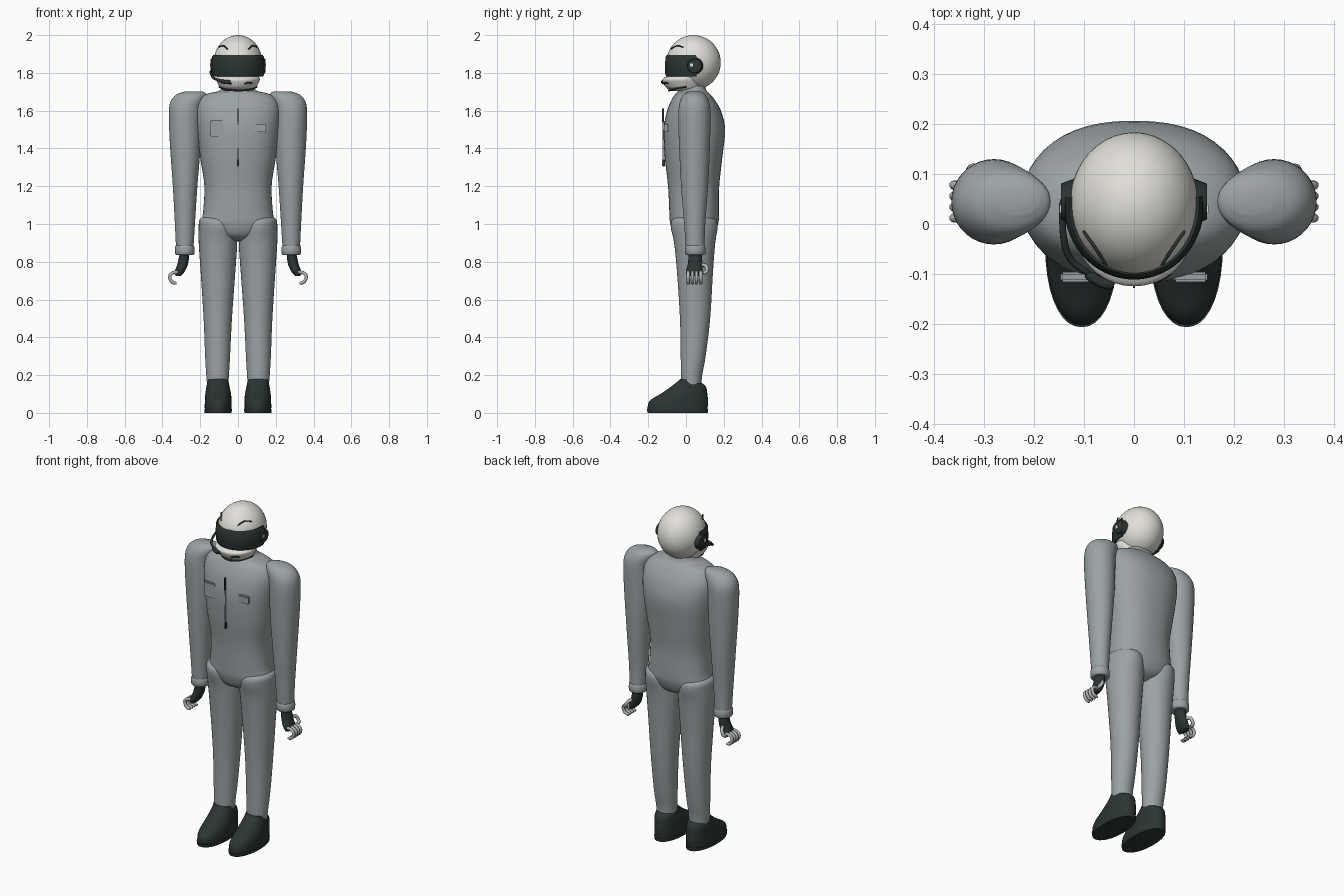
import bpy, bmesh, math
from mathutils import Vector


def material(name, rgb):
    m = bpy.data.materials.new(name)
    m.diffuse_color = (*rgb, 1)
    return m


SUIT = material("suit_grey", (0.33, 0.365, 0.375))
DARK = material("dark_rubber", (0.024, 0.035, 0.034))
SHELL = material("helmet_white", (0.76, 0.74, 0.69))
METAL = material("light_grey", (0.45, 0.46, 0.46))


def finish(name, bm, mat, angle=50):
    bmesh.ops.recalc_face_normals(bm, faces=bm.faces)
    me = bpy.data.meshes.new(name)
    bm.to_mesh(me)
    bm.free()
    ob = bpy.data.objects.new(name, me)
    bpy.context.collection.objects.link(ob)
    me.materials.append(mat)
    bpy.ops.object.select_all(action='DESELECT')
    ob.select_set(True)
    bpy.context.view_layer.objects.active = ob
    bpy.ops.object.shade_smooth_by_angle(angle=math.radians(angle))
    return ob


def spline(rows, steps):
    """Catmull-Rom interpolation of a list of tuples."""
    rows = [Vector(r) for r in rows]
    out = []
    for i in range(len(rows) - 1):
        a, b, c, d = rows[max(i - 1, 0)], rows[i], rows[i + 1], rows[min(i + 2, len(rows) - 1)]
        for k in range(steps):
            t = k / steps
            out.append(0.5 * (2 * b + (c - a) * t + (2 * a - 5 * b + 4 * c - d) * t * t
                              + (3 * b - a - 3 * c + d) * t ** 3))
    return out + [rows[-1]]


def bridge(bm, rings):
    n = len(rings[0])
    for r0, r1 in zip(rings, rings[1:]):
        for i in range(n):
            bm.faces.new((r0[i], r0[(i + 1) % n], r1[(i + 1) % n], r1[i]))
    bm.faces.new(rings[0])
    bm.faces.new(rings[-1])


def loft(name, rows, mat, side=1, steps=4, power=2.0, segs=36):
    """Stacked oval rings; each row is (z, centre x, y front, y back, half width)."""
    bm = bmesh.new()
    rings = []
    for z, cx, y0, y1, rx in spline(rows, steps):
        ring = []
        for i in range(segs):
            t = 2 * math.pi * i / segs
            c, s = math.cos(t), math.sin(t)
            px = math.copysign(abs(c) ** (2 / power), c)
            py = math.copysign(abs(s) ** (2 / power), s)
            ring.append(bm.verts.new((side * (cx + rx * px), (y0 + y1) / 2 + (y1 - y0) / 2 * py, z)))
        rings.append(ring)
    bridge(bm, rings)
    return finish(name, bm, mat)


def tube(name, pts, radius, mat, side=1, steps=5, segs=8):
    """Round rod along a smooth path, with softened ends."""
    path = spline(pts, steps)
    bm = bmesh.new()
    rings = []
    for i, p in enumerate(path):
        d = (path[min(i + 1, len(path) - 1)] - path[max(i - 1, 0)]).normalized()
        u = d.cross(Vector((0.31, 0.87, 0.38))).normalized()
        v = d.cross(u)
        r = radius * (0.65 if i in (0, len(path) - 1) else 1)
        ring = []
        for k in range(segs):
            a = 2 * math.pi * k / segs
            q = p + r * (u * math.cos(a) + v * math.sin(a))
            ring.append(bm.verts.new((side * q.x, q.y, q.z)))
        rings.append(ring)
    bridge(bm, rings)
    return finish(name, bm, mat)


def box(name, centre, size, mat, bevel=0.0):
    bm = bmesh.new()
    bmesh.ops.create_cube(bm, size=1)
    for v in bm.verts:
        v.co = Vector(centre) + Vector(a * b for a, b in zip(v.co, size))
    if bevel:
        bmesh.ops.bevel(bm, geom=bm.edges[:], offset=bevel, segments=2, affect='EDGES')
    return finish(name, bm, mat, 30)


# Torso from pelvis to collar
loft("torso", [
    (0.91, 0, -0.01, 0.09, 0.05), (0.94, 0, -0.06, 0.145, 0.12), (1.0, 0, -0.083, 0.17, 0.192),
    (1.06, 0, -0.088, 0.175, 0.185), (1.2, 0, -0.095, 0.176, 0.178), (1.35, 0, -0.112, 0.192, 0.2),
    (1.5, 0, -0.118, 0.207, 0.218), (1.6, 0, -0.1, 0.185, 0.225), (1.66, 0, -0.075, 0.15, 0.205),
    (1.69, 0, -0.055, 0.125, 0.16), (1.705, 0, -0.04, 0.11, 0.1), (1.73, 0, -0.03, 0.1, 0.08)],
    SUIT, power=2.3, segs=48)

for s, tag in ((-1, "right"), (1, "left")):
    # Trouser leg
    loft("leg_" + tag, [
        (0.13, 0.107, -0.024, 0.08, 0.055), (0.2, 0.108, -0.027, 0.086, 0.06),
        (0.3, 0.108, -0.028, 0.104, 0.066), (0.5, 0.107, -0.032, 0.128, 0.075),
        (0.75, 0.106, -0.048, 0.143, 0.092), (0.9, 0.106, -0.063, 0.155, 0.102),
        (0.98, 0.108, -0.08, 0.167, 0.1), (1.02, 0.112, -0.075, 0.16, 0.093),
        (1.04, 0.115, -0.04, 0.12, 0.07)], SUIT, s)
    # Shoe with a flat sole
    loft("shoe_" + tag, [
        (0.018, 0.105, -0.203, 0.113, 0.071), (0.05, 0.105, -0.2, 0.117, 0.071),
        (0.075, 0.105, -0.178, 0.116, 0.07), (0.1, 0.105, -0.135, 0.113, 0.068),
        (0.14, 0.106, -0.078, 0.105, 0.061), (0.165, 0.106, -0.046, 0.07, 0.056),
        (0.18, 0.107, -0.03, 0.03, 0.05)], DARK, s, power=2.15)
    loft("sole_" + tag, [(0, 0.105, -0.203, 0.115, 0.071), (0.02, 0.105, -0.207, 0.117, 0.073)],
         DARK, s, 1, 2.15)
    # Sleeve with rounded shoulder, and cuff
    loft("sleeve_" + tag, [
        (0.87, 0.282, 0, 0.098, 0.046), (1.0, 0.281, -0.01, 0.102, 0.053),
        (1.2, 0.28, -0.026, 0.117, 0.065), (1.4, 0.279, -0.036, 0.126, 0.08),
        (1.55, 0.281, -0.041, 0.13, 0.085), (1.62, 0.277, -0.038, 0.128, 0.087),
        (1.66, 0.262, -0.028, 0.117, 0.089), (1.688, 0.245, -0.01, 0.1, 0.077),
        (1.702, 0.235, 0.02, 0.075, 0.045)], SUIT, s)
    loft("cuff_" + tag, [
        (0.836, 0.282, 0.005, 0.094, 0.042), (0.842, 0.282, -0.004, 0.102, 0.051),
        (0.878, 0.282, -0.004, 0.102, 0.051), (0.888, 0.282, 0.003, 0.096, 0.045)], SUIT, s, 2)
    # Gloved palm, curled fingers and thumb
    loft("glove_" + tag, [
        (0.84, 0.284, 0.014, 0.084, 0.026), (0.79, 0.292, 0.01, 0.087, 0.028),
        (0.75, 0.307, 0, 0.088, 0.026), (0.725, 0.316, 0.004, 0.086, 0.014)], DARK, s)
    for i, y in enumerate((0.012, 0.034, 0.056, 0.078)):
        tube("finger_%s_%d" % (tag, i + 1), [
            (0.31, y, 0.745), (0.345, y, 0.742), (0.362, y, 0.722),
            (0.35, y, 0.694), (0.325, y, 0.686)], 0.009, METAL, s, 3)
    tube("thumb_" + tag, [(0.3, 0.08, 0.785), (0.312, 0.106, 0.778), (0.325, 0.111, 0.752),
                          (0.332, 0.092, 0.738)], 0.01, METAL, s, 3)

    # Ear cup with a small stud
    bm = bmesh.new()
    bmesh.ops.create_cone(bm, cap_ends=True, segments=28, radius1=0.046, radius2=0.036, depth=0.026)
    for v in bm.verts:
        v.co = Vector((s * (0.133 + v.co.z), 0.045 + v.co.x, 1.838 + v.co.y))
    finish("ear_cup_" + tag, bm, DARK, 35)
    box("ear_stud_" + tag, (s * 0.146, 0.03, 1.842), (0.006, 0.016, 0.018), SHELL)
    # Raised line above the visor
    tube("helmet_brow_" + tag, [(0.055, -0.083, 1.925), (0.078, -0.048, 1.944),
                                (0.102, -0.014, 1.936)], 0.0035, DARK, s)
    # Mouth corner
    tube("mouth_" + tag, [(0.035, -0.117, 1.742), (0.06, -0.106, 1.748), (0.075, -0.095, 1.744)],
         0.005, DARK, s, 3)

# Helmet shell
bm = bmesh.new()
bmesh.ops.create_uvsphere(bm, u_segments=40, v_segments=24, radius=1)
for v in bm.verts:
    v.co = Vector((v.co.x * 0.129, 0.04 + v.co.y * 0.144, 1.855 + v.co.z * 0.145))
finish("helmet", bm, SHELL)

# Jaw and the strap beneath it
loft("jaw", [(1.705, 0, -0.075, 0.07, 0.075), (1.718, 0, -0.1, 0.085, 0.092),
             (1.735, 0, -0.115, 0.09, 0.103), (1.765, 0, -0.125, 0.09, 0.116),
             (1.78, 0, -0.105, 0.09, 0.11)], SHELL)
tube("chin_strap", [(0.1 * math.sin(a), 0.01 - 0.1 * math.cos(a), 1.706 + 0.02 * math.sin(a) ** 2)
                    for a in (-1.5, -1, -0.5, 0, 0.5, 1, 1.5)], 0.005, DARK)

# Visor: a curved band wrapped round the front half of the helmet
bm = bmesh.new()
profile = [(0.88, 1.785), (0.96, 1.78), (1.0, 1.795), (1.01, 1.84), (0.99, 1.884),
           (0.94, 1.895), (0.86, 1.89)]
rings = []
for i in range(33):
    a = math.radians(-97 + 194 * i / 32)
    rings.append([bm.verts.new((0.139 * k * math.sin(a), 0.037 - 0.147 * k * math.cos(a), z))
                  for k, z in profile])
bridge(bm, rings)
finish("visor", bm, DARK, 45)

# Microphone boom on one side
tube("microphone_boom", [(-0.143, 0.05, 1.81), (-0.142, -0.02, 1.795), (-0.128, -0.07, 1.772),
                         (-0.09, -0.1, 1.758)], 0.007, DARK)
tube("microphone", [(-0.095, -0.1, 1.757), (-0.065, -0.118, 1.752), (-0.04, -0.122, 1.752)],
     0.011, DARK, steps=3)

# Zip and chest pockets
box("zip_upper", (0, -0.122, 1.575), (0.005, 0.012, 0.075), DARK)
box("zip_lower", (0, -0.119, 1.425), (0.004, 0.009, 0.22), SUIT)
box("zip_pull", (0, -0.118, 1.325), (0.01, 0.016, 0.04), DARK, 0.003)
box("pocket_large", (-0.113, -0.106, 1.506), (0.068, 0.02, 0.088), SUIT, 0.004)
box("pocket_small", (0.113, -0.106, 1.508), (0.068, 0.02, 0.044), SUIT, 0.004)
